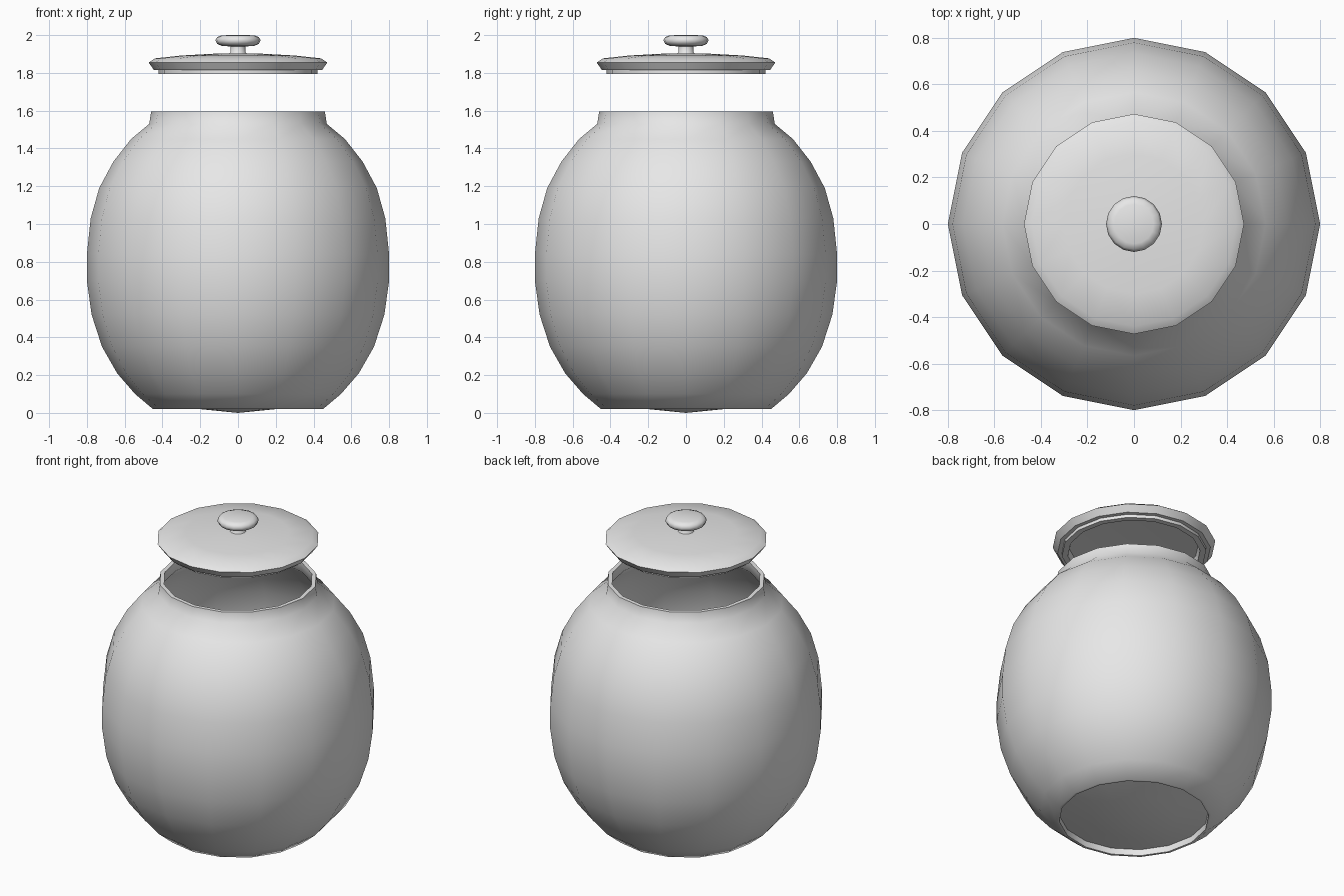
import bpy, bmesh, math

cube = bpy.data.objects.get("Cube")
if cube:
    bpy.data.objects.remove(cube)

SIDES = 16

clay = bpy.data.materials.new("pale_grey")
clay.use_nodes = True
clay.diffuse_color = (0.8, 0.8, 0.8, 1)
clay.node_tree.nodes["Principled BSDF"].inputs["Base Color"].default_value = (0.8, 0.8, 0.8, 1)


def lathe(name, profile, angle):
    """Turn a closed outline of (radius, height) points around the z axis."""
    bm = bmesh.new()
    verts = [bm.verts.new((r, 0, z)) for r, z in profile]
    edges = [bm.edges.new(pair) for pair in zip(verts, verts[1:])]
    bmesh.ops.spin(bm, geom=verts + edges, cent=(0, 0, 0), axis=(0, 0, 1),
                   angle=math.tau, steps=SIDES, use_duplicate=False)
    bmesh.ops.remove_doubles(bm, verts=bm.verts, dist=0.0005)
    bmesh.ops.recalc_face_normals(bm, faces=bm.faces)
    mesh = bpy.data.meshes.new(name)
    bm.to_mesh(mesh)
    bm.free()
    mesh.materials.append(clay)
    obj = bpy.data.objects.new(name, mesh)
    bpy.context.collection.objects.link(obj)
    bpy.ops.object.select_all(action="DESELECT")
    obj.select_set(True)
    bpy.context.view_layer.objects.active = obj
    bpy.ops.object.shade_smooth_by_angle(angle=math.radians(angle))
    return obj


# Jar: bulging recessed base, rounded wall, short neck, hollow inside
wall = [(0.45, 0.02), (0.545, 0.1), (0.64, 0.21), (0.72, 0.35), (0.775, 0.52),
        (0.8, 0.7), (0.8, 0.84), (0.78, 1.03), (0.735, 1.19), (0.66, 1.33),
        (0.566, 1.45), (0.47, 1.53)]
inner = [(r - 0.03, z) for r, z in reversed(wall[1:])]
lathe("jar_body",
      [(0, 0), (0.25, 0.025), (0.435, 0.06)] + [(0.435, 0.02)] + wall
      + [(0.46, 1.595), (0.435, 1.595)] + inner + [(0.42, 0.08), (0, 0.08)], 55)

# Lid: shallow dome, sloped rim, and a hollow seating ring underneath
lathe("lid",
      [(0, 1.905), (0.12, 1.902), (0.3, 1.892), (0.44, 1.877), (0.473, 1.855),
       (0.445, 1.815), (0.42, 1.815), (0.42, 1.795), (0.385, 1.795),
       (0.375, 1.84), (0, 1.86)], 40)

# Knob: flared stem under a rounded button
lathe("lid_knob",
      [(0, 1.89), (0.055, 1.895), (0.04, 1.91), (0.04, 1.94), (0.085, 1.943),
       (0.11, 1.953), (0.12, 1.972), (0.11, 1.99), (0.085, 1.999), (0, 2.0)], 60)
